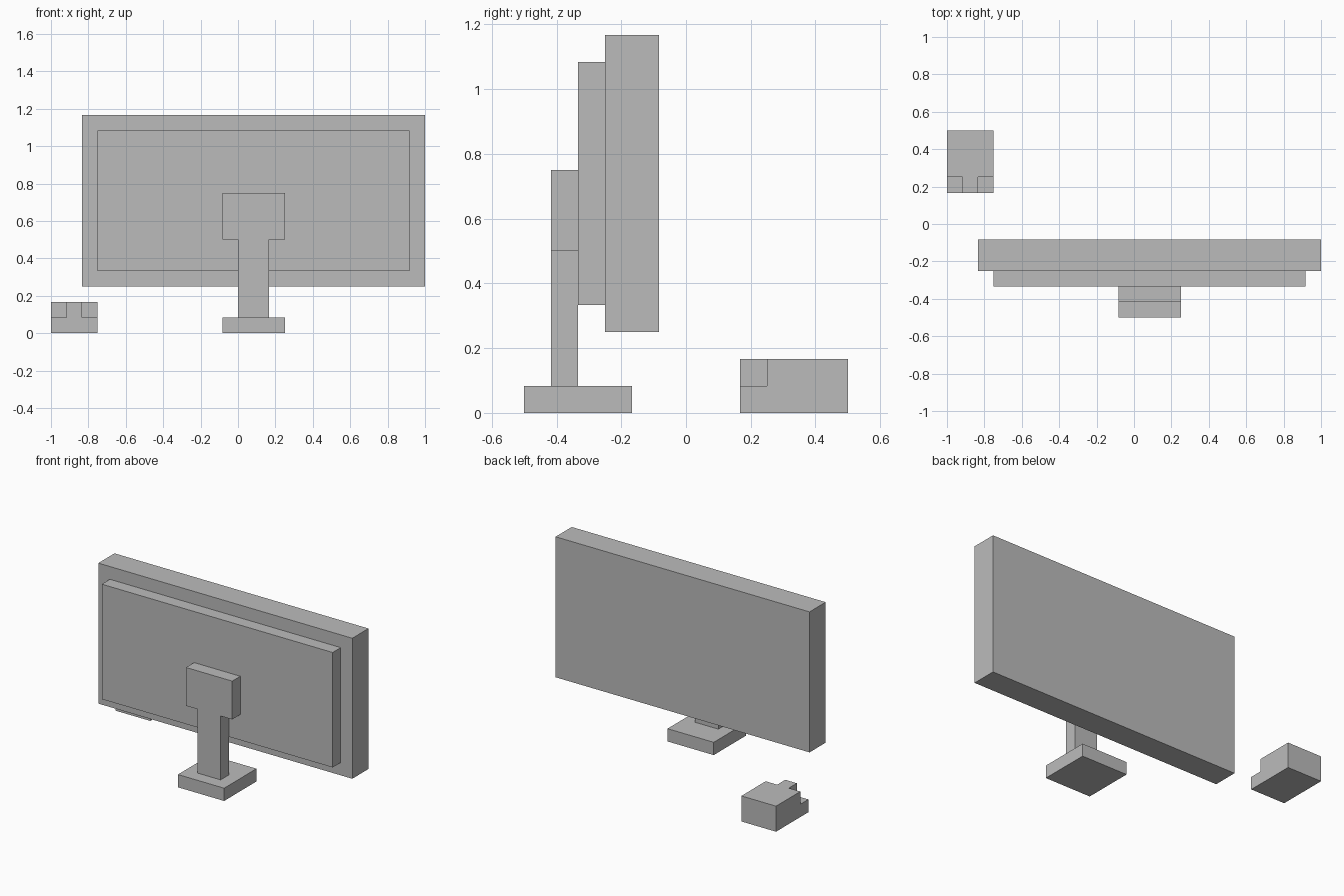
import bpy
import bmesh

cube = bpy.data.objects.get("Cube")
if cube:
    bpy.data.objects.remove(cube, do_unlink=True)

U = 1 / 12  # every part sits on a grid of twelfths

grey = bpy.data.materials.new("plain_grey")
grey.use_nodes = True
grey.diffuse_color = (0.5, 0.5, 0.5, 1)
grey.node_tree.nodes["Principled BSDF"].inputs["Base Color"].default_value = (0.5, 0.5, 0.5, 1)


def prism(name, outline, axis, start, end):
    """Extrude a flat outline along 'y' (outline in x, z) or 'z' (outline in x, y)."""
    def place(a, b, depth):
        return (a * U, depth * U, b * U) if axis == "y" else (a * U, b * U, depth * U)

    bm = bmesh.new()
    face = bm.faces.new([bm.verts.new(place(a, b, start)) for a, b in outline])
    grown = bmesh.ops.extrude_face_region(bm, geom=[face])["geom"]
    offset = place(0, 0, end - start)
    bmesh.ops.translate(bm, vec=offset, verts=[g for g in grown if isinstance(g, bmesh.types.BMVert)])
    bmesh.ops.recalc_face_normals(bm, faces=bm.faces)
    mesh = bpy.data.meshes.new(name)
    bm.to_mesh(mesh)
    bm.free()
    mesh.materials.append(grey)
    obj = bpy.data.objects.new(name, mesh)
    bpy.context.collection.objects.link(obj)
    return obj


def rect(a0, a1, b0, b1):
    return [(a0, b0), (a1, b0), (a1, b1), (a0, b1)]


# Monitor: screen slab with a smaller housing behind it
prism("screen", rect(-10, 12, 3, 14), "y", -3, -1)
prism("rear_housing", rect(-9, 11, 4, 13), "y", -4, -3)

# Stand: T-shaped neck and mount on a square foot
mount = [(0, 1), (2, 1), (2, 6), (3, 6), (3, 9), (-1, 9), (-1, 6), (0, 6)]
prism("stand_neck", mount, "y", -5, -4)
prism("stand_foot", rect(-1, 3, -6, -2), "z", 0, 1)

# Mouse: lower body, and an upper body with stepped button corners
prism("mouse_base", rect(-12, -9, 2, 6), "z", 0, 1)
upper = [(-11, 2), (-10, 2), (-10, 3), (-9, 3), (-9, 6), (-12, 6), (-12, 3), (-11, 3)]
prism("mouse_top", upper, "z", 1, 2)
